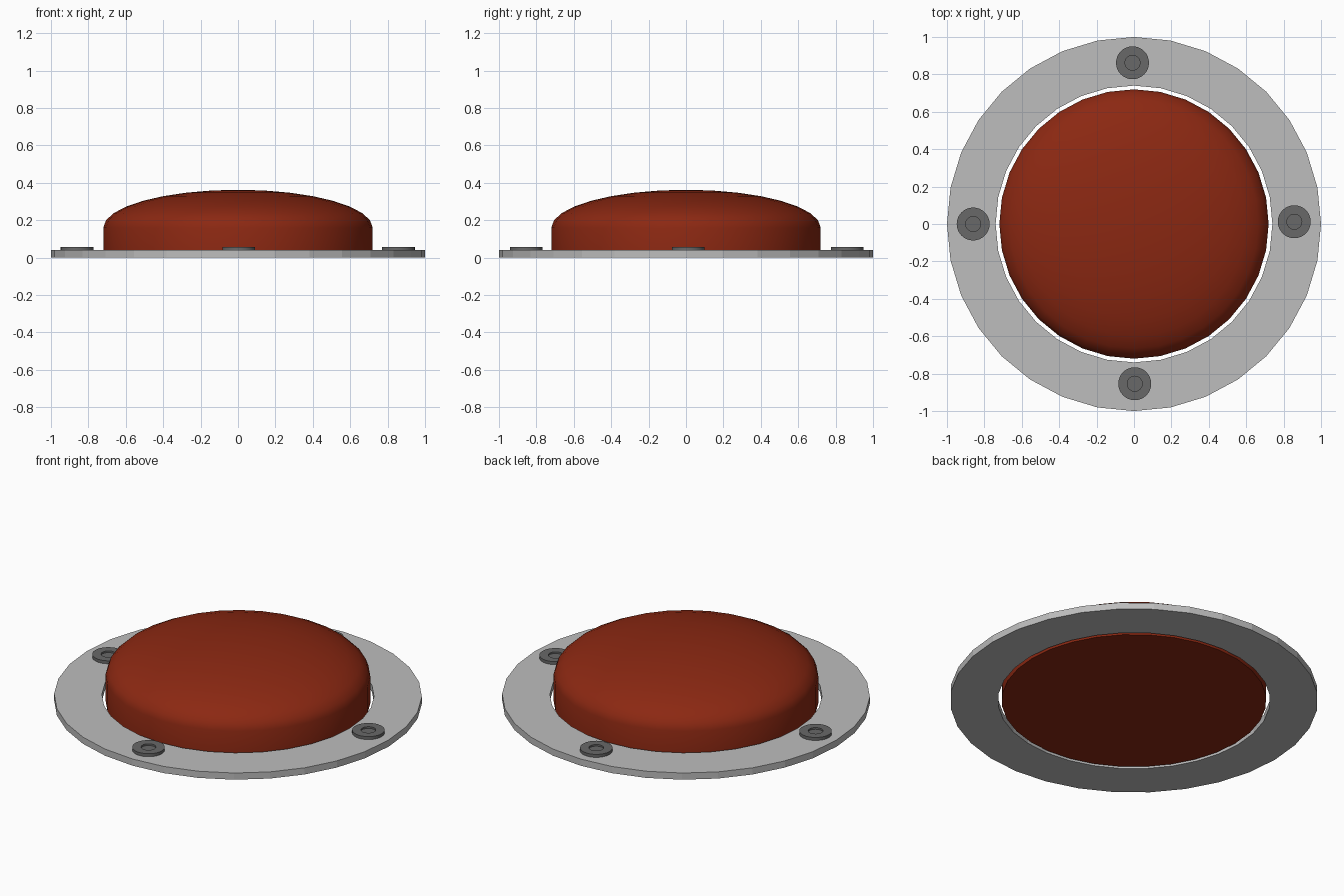
import bpy, bmesh, math

if "Cube" in bpy.data.objects:
    bpy.data.objects.remove(bpy.data.objects["Cube"])

SIDES = 32


def material(name, rgb):
    m = bpy.data.materials.new(name)
    m.diffuse_color = (*rgb, 1)
    m.use_nodes = True
    m.node_tree.nodes["Principled BSDF"].inputs["Base Color"].default_value = m.diffuse_color
    return m


red = material("dark red", (0.26, 0.021, 0.006))
light_grey = material("light grey", (0.51, 0.51, 0.51))
dark_grey = material("dark grey", (0.138, 0.138, 0.138))


def lathe(name, profile, mat, location=(0, 0, 0), closed=False, angle=35):
    """Spin (radius, z) points around z; radius 0 makes a pole."""
    bm = bmesh.new()
    rings = []
    for r, z in profile:
        if r == 0:
            rings.append([bm.verts.new((0, 0, z))] * SIDES)
        else:
            rings.append([bm.verts.new((r * math.cos(math.tau * i / SIDES),
                                        r * math.sin(math.tau * i / SIDES), z))
                          for i in range(SIDES)])
    pairs = list(zip(rings, rings[1:]))
    if closed:
        pairs.append((rings[-1], rings[0]))
    for a, b in pairs:
        for i in range(SIDES):
            j = (i + 1) % SIDES
            corners = list(dict.fromkeys((a[i], a[j], b[j], b[i])))
            bm.faces.new(corners)
    bmesh.ops.recalc_face_normals(bm, faces=bm.faces)
    mesh = bpy.data.meshes.new(name)
    bm.to_mesh(mesh)
    bm.free()
    mesh.materials.append(mat)
    ob = bpy.data.objects.new(name, mesh)
    ob.location = location
    bpy.context.collection.objects.link(ob)
    bpy.ops.object.select_all(action='DESELECT')
    ob.select_set(True)
    bpy.context.view_layer.objects.active = ob
    bpy.ops.object.shade_smooth_by_angle(angle=math.radians(angle))
    return ob


# Flat mounting ring
lathe("mounting_ring", [(1, 0), (1, 0.04), (0.74, 0.04), (0.74, 0)],
      light_grey, closed=True, angle=5)

# Domed button: straight wall, then a squashed hemisphere
dome = [(0, 0), (0.72, 0)]
for k in range(8):
    t = math.radians(11.25 * k)
    dome.append((0.72 * math.cos(t), 0.16 + 0.203 * math.sin(t)))
dome.append((0, 0.363))
lathe("button_dome", dome, red, angle=50)

# Four screws with recessed centres
screw = [(0, 0.035), (0.088, 0.035), (0.088, 0.058),
         (0.04, 0.058), (0.04, 0.048), (0, 0.048)]
spots = {"right": (0.857, 0.012), "back": (-0.008, 0.862),
         "left": (-0.86, 0), "front": (0.004, -0.854)}
for side, (x, y) in spots.items():
    lathe("screw_" + side, screw, dark_grey, (x, y, 0))
